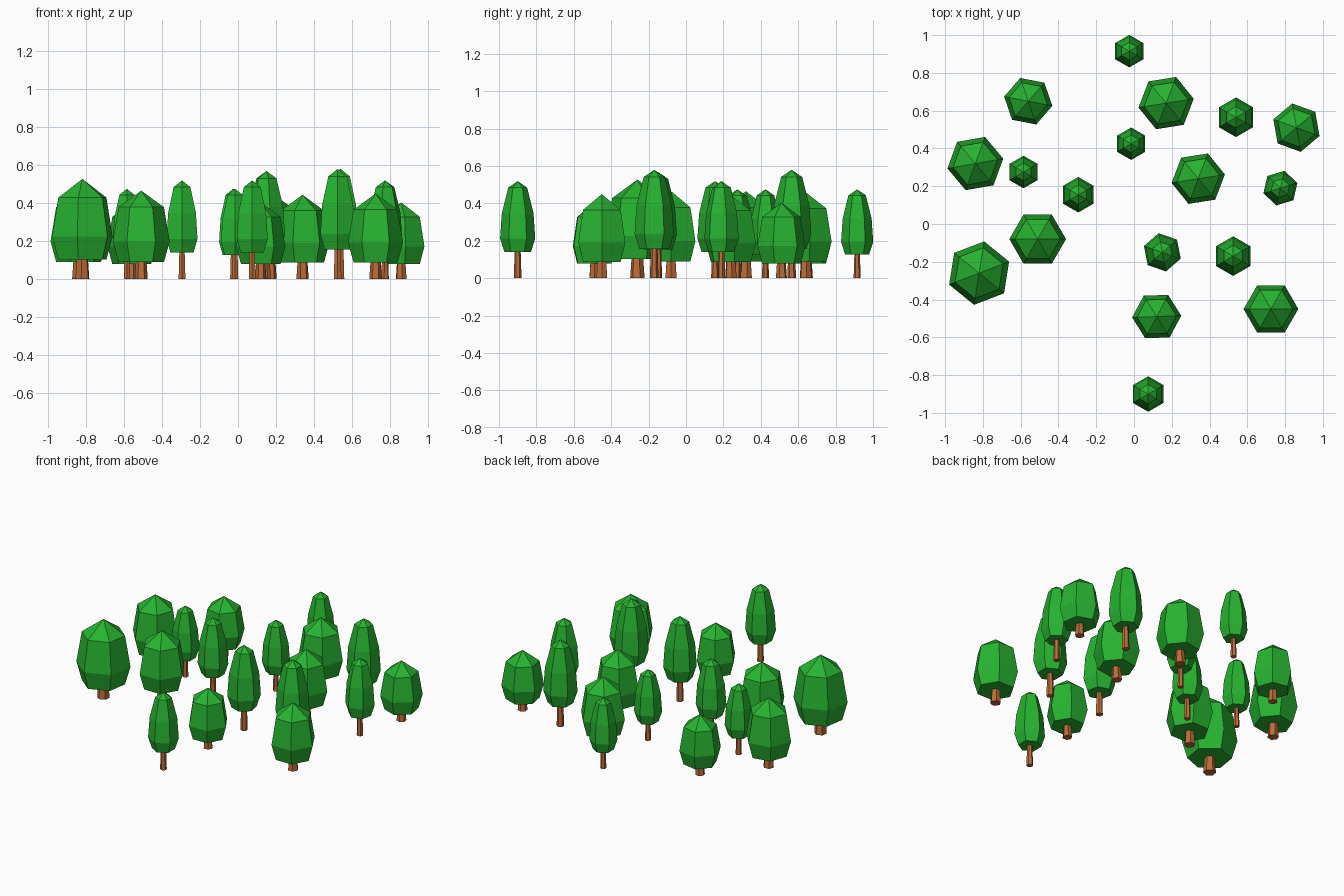
import bpy, bmesh
from math import cos, sin, radians

cube = bpy.data.objects.get("Cube")
if cube:
    bpy.data.objects.remove(cube, do_unlink=True)


def material(name, color):
    m = bpy.data.materials.new(name)
    m.use_nodes = True
    m.diffuse_color = (*color, 1)
    m.node_tree.nodes["Principled BSDF"].inputs["Base Color"].default_value = (*color, 1)
    return m


green = material("leaf green", (0.02, 0.45, 0.03))
brown = material("bark brown", (0.5, 0.15, 0.04))

# Profiles as (radius, height), in units of the crown radius
ROUND = dict(crown=[(0.8, 0.6), (1, 1.32), (0.8, 2.52), (0, 3.1)],
             trunk=[(0.23, 0), (0.16, 1.0)])
SLIM = dict(crown=[(0.75, 1.48), (1, 2.25), (0.9, 3.7), (0.54, 5.15), (0, 5.52)],
            trunk=[(0.22, 0), (0.16, 1.9)])


def lathe(name, profile, mat, x, y, size, turn):
    """Six-sided solid from a profile; a zero radius closes to a point."""
    bm = bmesh.new()
    rings = []
    for r, z in profile:
        count = 6 if r else 1
        angles = [radians(turn + 60 * i) for i in range(count)]
        rings.append([bm.verts.new((r * size * cos(a), r * size * sin(a), z * size))
                      for a in angles])
    bm.faces.new(rings[0][::-1])
    for low, high in zip(rings, rings[1:]):
        for i in range(6):
            j = (i + 1) % 6
            if len(high) == 1:
                bm.faces.new((low[i], low[j], high[0]))
            else:
                bm.faces.new((low[i], low[j], high[j], high[i]))
    if len(rings[-1]) > 1:
        bm.faces.new(rings[-1])
    mesh = bpy.data.meshes.new(name)
    bm.to_mesh(mesh)
    bm.free()
    mesh.materials.append(mat)
    obj = bpy.data.objects.new(name, mesh)
    obj.location = (x, y, 0)
    bpy.context.collection.objects.link(obj)


# Each tree: x, y, crown radius, turn in degrees
round_trees = [
    (-0.56, 0.65, 0.13, -11), (0.17, 0.64, 0.148, 9), (0.86, 0.51, 0.13, 40),
    (-0.84, 0.32, 0.15, 10), (0.34, 0.24, 0.143, 9), (-0.51, -0.08, 0.15, 0),
    (-0.82, -0.26, 0.17, 21), (0.12, -0.49, 0.13, 2), (0.725, -0.45, 0.145, 0),
]
slim_trees = [
    (-0.025, 0.915, 0.086, 30), (0.54, 0.565, 0.105, 30), (-0.585, 0.275, 0.086, 30),
    (-0.015, 0.425, 0.086, 30), (-0.295, 0.155, 0.094, 30), (0.775, 0.19, 0.094, 17),
    (0.15, -0.15, 0.103, 41), (0.525, -0.17, 0.105, 30), (0.075, -0.9, 0.094, 30),
]

for kind, shape, trees in (("round", ROUND, round_trees), ("slim", SLIM, slim_trees)):
    for n, (x, y, size, turn) in enumerate(trees, 1):
        lathe(f"{kind}_tree_{n}_crown", shape["crown"], green, x, y, size, turn)
        lathe(f"{kind}_tree_{n}_trunk", shape["trunk"], brown, x, y, size, turn)
